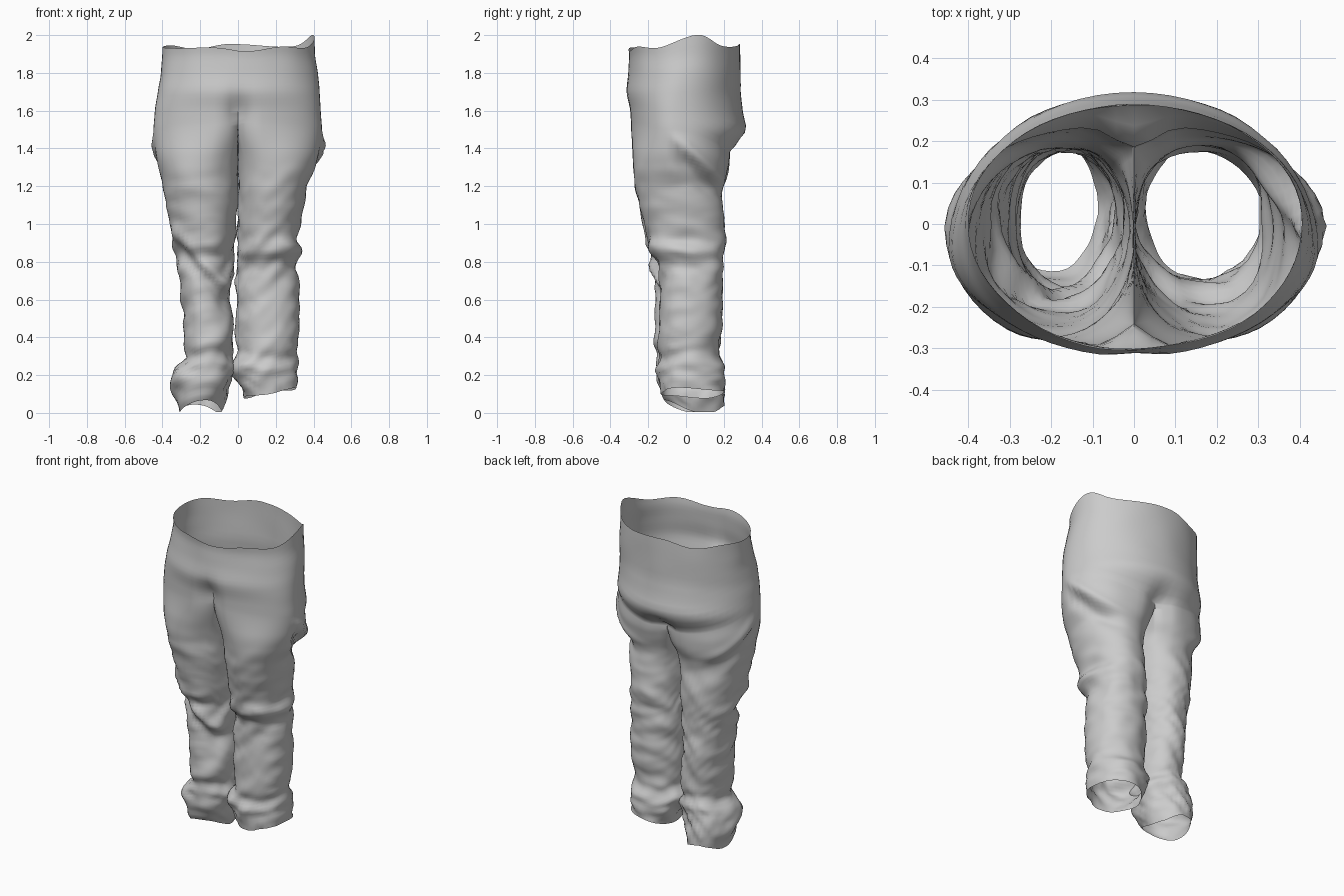
import bpy, bmesh, math
from mathutils import Vector, noise

if "Cube" in bpy.data.objects:
    bpy.data.objects.remove(bpy.data.objects["Cube"])

N_OUT, N_SEAM = 32, 16          # points on the outer half and along the crotch seam
SEAT_ROWS, LEG_ROWS = 16, 84

# cross-sections: z, x left, x right, y front, y back
SEAT = [(2.00, -.40, .405, -.315, .285), (1.90, -.40, .41, -.30, .288),
        (1.80, -.41, .425, -.307, .288), (1.70, -.425, .432, -.32, .288),
        (1.60, -.44, .438, -.302, .30), (1.50, -.448, .445, -.297, .322),
        (1.43, -.445, .44, -.292, .285), (1.37, -.435, .425, -.29, .24)]
# z, x outer, x inner, y front, y back
LEFT = [(1.55, -.45, 0, -.295, .31), (1.40, -.44, 0, -.29, .27), (1.30, -.42, 0, -.28, .215),
        (1.20, -.40, 0, -.27, .185), (1.10, -.38, 0, -.25, .19), (1.00, -.36, -.01, -.23, .20),
        (.89, -.345, -.02, -.205, .20), (.83, -.32, -.02, -.18, .20), (.78, -.315, -.02, -.18, .20),
        (.70, -.31, -.03, -.17, .19), (.60, -.30, -.05, -.16, .19), (.50, -.285, -.03, -.165, .185),
        (.40, -.285, -.025, -.17, .18), (.29, -.295, -.025, -.16, .18), (.20, -.345, -.03, -.155, .19),
        (.10, -.345, -.05, -.13, .20), (0, -.31, -.09, -.08, .20)]
RIGHT = [(1.55, .445, 0, -.295, .31), (1.40, .43, 0, -.29, .265), (1.30, .405, 0, -.28, .20),
         (1.20, .365, 0, -.27, .18), (1.10, .35, 0, -.25, .20), (1.00, .335, 0, -.22, .208),
         (.91, .312, 0, -.20, .205), (.86, .328, -.005, -.185, .20), (.80, .32, -.005, -.155, .20),
         (.70, .322, -.005, -.14, .20), (.50, .33, -.01, -.14, .19), (.35, .318, -.01, -.145, .18),
         (.28, .302, -.015, -.15, .185), (.22, .318, -.03, -.155, .20), (.08, .30, .03, -.13, .205)]


def sample(table, z):
    if z >= table[0][0]:
        return table[0][1:]
    for a, b in zip(table, table[1:]):
        if z >= b[0]:
            t = (a[0] - z) / (a[0] - b[0])
            t = .6 * t + .4 * t * t * (3 - 2 * t)
            return [p + (q - p) * t for p, q in zip(a[1:], b[1:])]
    return table[-1][1:]


def oval(c, s, rx, ry, power):
    def f(v):
        return math.copysign(abs(v) ** (2 / power), v)
    return rx * f(c), ry * f(s)


def bump(v, centre, width):
    return math.exp(-((v - centre) / width) ** 2)


def ease(v):
    v = min(1, max(0, v))
    return v * v * (3 - 2 * v)


def seat_xy(u, side, z):
    """u runs 0 (front middle) to 1 (back middle) round one side."""
    xl, xr, yf, yb = sample(SEAT, z)
    mid = -.06 * ease((1.9 - z) / .3)      # hips are widest a little forward
    a = math.pi * u
    x, y = oval(math.sin(a), -math.cos(a), xr if side > 0 else -xl, 1, 2.0)
    y = mid + (y * (yb - mid) if y > 0 else -y * (yf - mid))
    # crotch crease at the front, shallow cleft at the back
    if y < 0:
        y += .06 * bump(x, 0, .05) * bump(z, 1.56, .11)
    else:
        y -= .06 * bump(x, 0, .07) * bump(z, 1.36, .07)
    return side * x, y


def waist_z(x, y):
    return (1.92 + .02 * abs(x) / .4 + .055 * bump(x, .40, .06) * bump(y, .07, .14)
            + .03 * bump(y, .28, .06) * bump(x, .05, .2) + .008 * math.sin(17 * x + 9 * y))


def split_z(y):
    return 1.51 - (.42 if y > 0 else .1) * y


def split_point(u, side):
    z = split_z(seat_xy(u, side, 1.5)[1])
    return Vector((*seat_xy(u, side, z), z))


def leg_ring(side):
    """Top edge of a leg with the matching angle round the leg (0 = inner side)."""
    ring = [(split_point(i / N_OUT, side), math.radians(50 + 260 * i / N_OUT))
            for i in range(N_OUT + 1)]
    front, back = ring[0][0], ring[-1][0]
    for i in range(1, N_SEAM):
        t = i / N_SEAM
        p = back.lerp(front, t)
        p.z -= .06 * math.sin(math.pi * t) ** .7
        ring.append((p, math.radians(310 + 100 * t)))
    return ring


def wrinkle(p, phi, side):
    """Cloth folds: soft on the thigh, strong at knee and bunched ankle."""
    z = p.z
    amp = .005 + .009 * bump(z, .80, .15) + .003 * bump(z, .5, .2) + .014 * bump(z, .19, .12)
    slant = .10 * math.sin(phi + side) + .05 * math.sin(2 * phi)
    d = 1.7 * amp * noise.noise(Vector((p.x * 6 + side * 7, p.y * 6, (z + slant) * 11)))
    d += .5 * amp * noise.noise(Vector((p.x * 12, p.y * 12 + side, (z - slant) * 24)))
    # knee fold: slanted on the left leg, nearly level on the right
    front = max(0, min(1, -p.y / .14))
    if side < 0:
        line, deep = .745 - 1.04 * (p.x + .17), .020
    else:
        line, deep = .82 + .25 * (p.x - .16), .014
    d += deep * front * (bump(z, line + .04, .04) - bump(z, line - .035, .045))
    # ankle bunch hanging over the cuff
    ripple = .02 * math.sin(2 * phi + side)
    d += .011 * (bump(z, .25 + ripple, .025) - bump(z, .31 + ripple, .03))
    d *= ease((1.40 - z) / .25)
    # slanting fold under the seat
    if p.y > -.1:
        line = 1.20 + .95 * (.16 - p.y)
        k = (.022 if side > 0 else .012) * ease((p.y + .1) / .1) * max(0, -math.cos(phi) + .35)
        d += k * (bump(z, line + .05, .045) - bump(z, line - .04, .06)) * ease((p.z - 1.0) / .1)
    return d


def hem_z(phi, side):
    c, s = math.cos(phi), -math.sin(phi)
    if side < 0:
        return max(.004, .028 - .028 * math.cos(2 * phi + .4) - .012 * s)
    return .105 - .025 * c + .006 * math.sin(3 * phi)


def leg_rows(side):
    table = LEFT if side < 0 else RIGHT
    top = leg_ring(side)
    rows = [[p for p, _ in top]]
    for r in range(1, LEG_ROWS + 1):
        row = []
        for p, phi in top:
            c, s = math.cos(phi), -math.sin(phi)
            z = p.z + (hem_z(phi, side) - p.z) * r / LEG_ROWS
            xo, xi, yf, yb = sample(table, z)
            ox, oy = oval(-c, s, abs(xo - xi) / 2, (yb - yf) / 2, 2.1)
            q = Vector(((xo + xi) / 2 + side * ox, (yf + yb) / 2 + oy, z))
            k = ease((p.z - z) / .30)
            q.x = p.x + (q.x - p.x) * k
            q.y = p.y + (q.y - p.y) * k
            d = wrinkle(q, phi, side) * ease((p.z - z) / .08)
            q.x -= side * c * d
            q.y += s * d
            row.append(q)
        rows.append(row)
    return rows


def seat_rows(side):
    rows = []
    for r in range(SEAT_ROWS + 1):
        t = r / SEAT_ROWS
        row = []
        for i in range(N_OUT + 1):
            u = i / N_OUT
            za, low = waist_z(*seat_xy(u, side, 1.93)), split_point(u, side)
            z = za + (low.z - za) * t
            x, y = seat_xy(u, side, z)
            d = 1 + .02 * (1 - t) * noise.noise(Vector((x * 6, y * 6, z * 5)))
            row.append(Vector((x * d, y * d, z)) if r < SEAT_ROWS else low)
        rows.append(row)
    return rows


def loft(bm, rows, closed, flip):
    grid = [[bm.verts.new(p) for p in row] for row in rows]
    n = len(grid[0])
    for a, b in zip(grid, grid[1:]):
        for i in range(n if closed else n - 1):
            j = (i + 1) % n
            quad = [a[i], a[j], b[j], b[i]]
            bm.faces.new(quad[::-1] if flip else quad)


# one continuous cloth sheet: seat halves and two legs, welded
bm = bmesh.new()
for side in (-1, 1):
    loft(bm, seat_rows(side), False, side > 0)
    loft(bm, leg_rows(side), True, side > 0)
bmesh.ops.remove_doubles(bm, verts=bm.verts, dist=.0004)
bmesh.ops.recalc_face_normals(bm, faces=bm.faces)
mesh = bpy.data.meshes.new("trousers")
bm.to_mesh(mesh)
bm.free()
trousers = bpy.data.objects.new("trousers", mesh)
bpy.context.collection.objects.link(trousers)
bpy.context.view_layer.objects.active = trousers
trousers.select_set(True)
bpy.ops.object.shade_smooth_by_angle(angle=math.radians(60))
